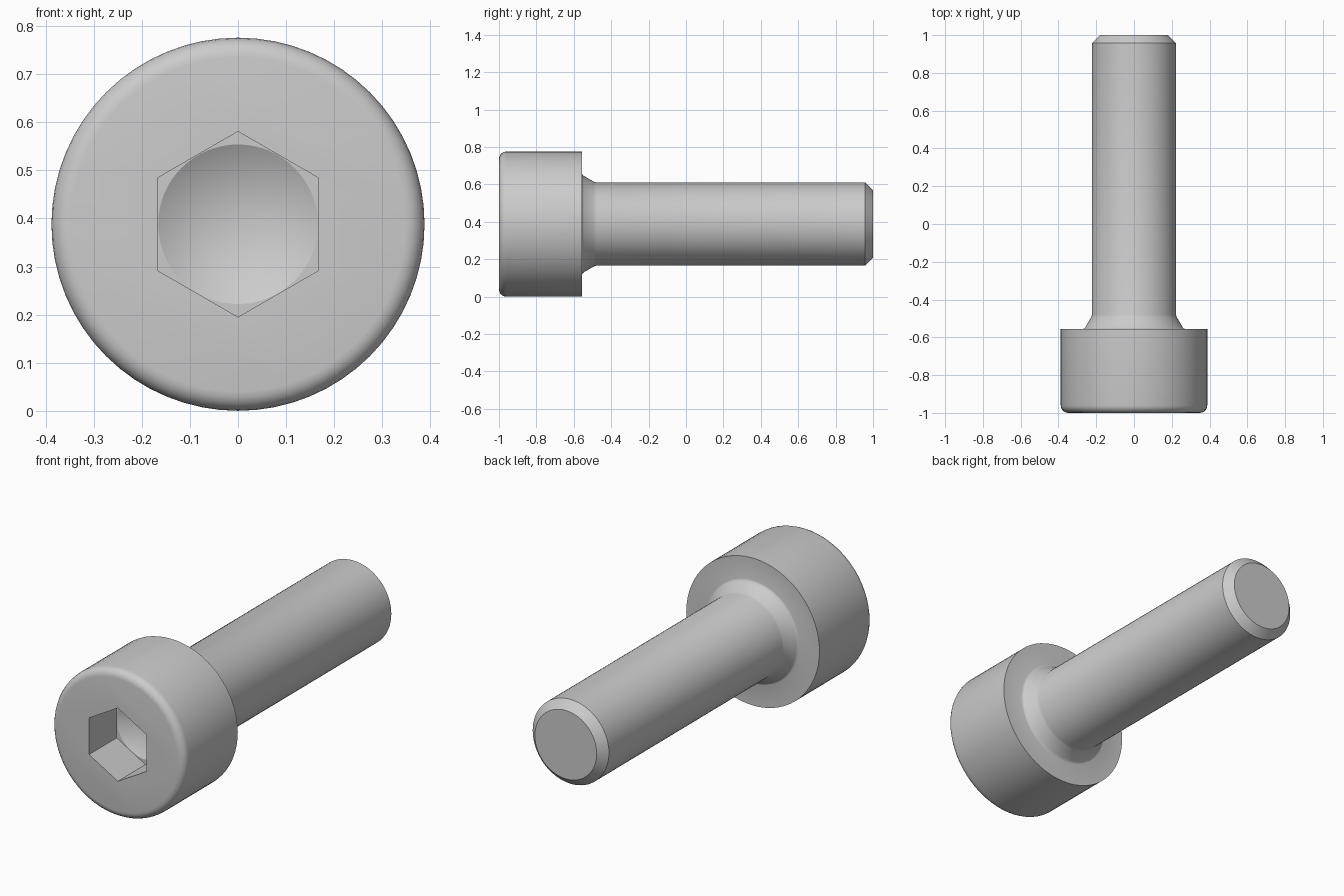
import bpy, bmesh
from math import sin, cos, pi, radians
from mathutils import Vector

cube = bpy.data.objects.get("Cube")
if cube:
    bpy.data.objects.remove(cube, do_unlink=True)

HEAD_R, SHAFT_R, SOCKET_R = 0.388, 0.222, 0.167   # SOCKET_R is half the width across flats
FRONT, HEAD_BACK, TIP = -1.0, -0.556, 1.0
FLOOR = FRONT + 0.23                              # depth of the hexagonal socket
FILLET, CHAMFER, SEGMENTS = 0.04, 0.042, 64
CENTRE = Vector((0, 0, HEAD_R))


def lathe(name, profile):
    """Spin (radius, y) points round the bolt axis and cap the open ends."""
    bm = bmesh.new()
    verts = [bm.verts.new((0, y, HEAD_R + r)) for r, y in profile]
    edges = [bm.edges.new(pair) for pair in zip(verts, verts[1:])]
    bmesh.ops.spin(bm, geom=verts + edges, cent=CENTRE, axis=(0, 1, 0),
                   angle=2 * pi, steps=SEGMENTS)
    bmesh.ops.remove_doubles(bm, verts=bm.verts, dist=1e-4)
    bmesh.ops.holes_fill(bm, edges=[e for e in bm.edges if e.is_boundary], sides=0)
    bmesh.ops.recalc_face_normals(bm, faces=bm.faces)
    mesh = bpy.data.meshes.new(name)
    bm.to_mesh(mesh)
    bm.free()
    obj = bpy.data.objects.new(name, mesh)
    bpy.context.collection.objects.link(obj)
    return obj


def cut(target, cutter):
    """Subtract the cutter from the target, then discard it."""
    cutter.hide_render = True
    bpy.context.view_layer.objects.active = target
    mod = target.modifiers.new("cut", 'BOOLEAN')
    mod.operation, mod.solver, mod.object = 'DIFFERENCE', 'EXACT', cutter
    bpy.ops.object.modifier_apply(modifier=mod.name)
    bpy.data.objects.remove(cutter, do_unlink=True)


# Head with rounded front rim, flared neck, plain shaft, chamfered tip
rim = [(HEAD_R - FILLET * (1 - sin(a)), FRONT + FILLET * (1 - cos(a)))
       for a in (i * pi / 10 for i in range(6))]
neck = [(0.272, HEAD_BACK), (0.267, -0.5545), (0.262, -0.551),
        (0.258, -0.547), (0.226, -0.492), (SHAFT_R, -0.48)]
tip = [(SHAFT_R, TIP - CHAMFER), (SHAFT_R - CHAMFER, TIP)]
bolt = lathe("bolt", rim + [(HEAD_R, HEAD_BACK)] + neck + tip)

# Hexagonal socket with corners at top and bottom
bpy.ops.mesh.primitive_cylinder_add(
    vertices=6, radius=SOCKET_R / cos(pi / 6), depth=2 * (FLOOR - FRONT),
    location=(0, FRONT, HEAD_R), rotation=(pi / 2, 0, 0))
hex_cutter = bpy.context.object
hex_cutter.name = "socket_cutter"
cut(bolt, hex_cutter)

# Conical drill point in the socket floor
drill_r = SOCKET_R - 0.001
cut(bolt, lathe("drill_cutter", [(drill_r, FLOOR - 0.05), (drill_r, FLOOR),
                                 (0, FLOOR + 0.096)]))

bpy.ops.object.select_all(action='DESELECT')
bolt.select_set(True)
bpy.context.view_layer.objects.active = bolt
bpy.ops.object.shade_smooth_by_angle(angle=radians(25))
